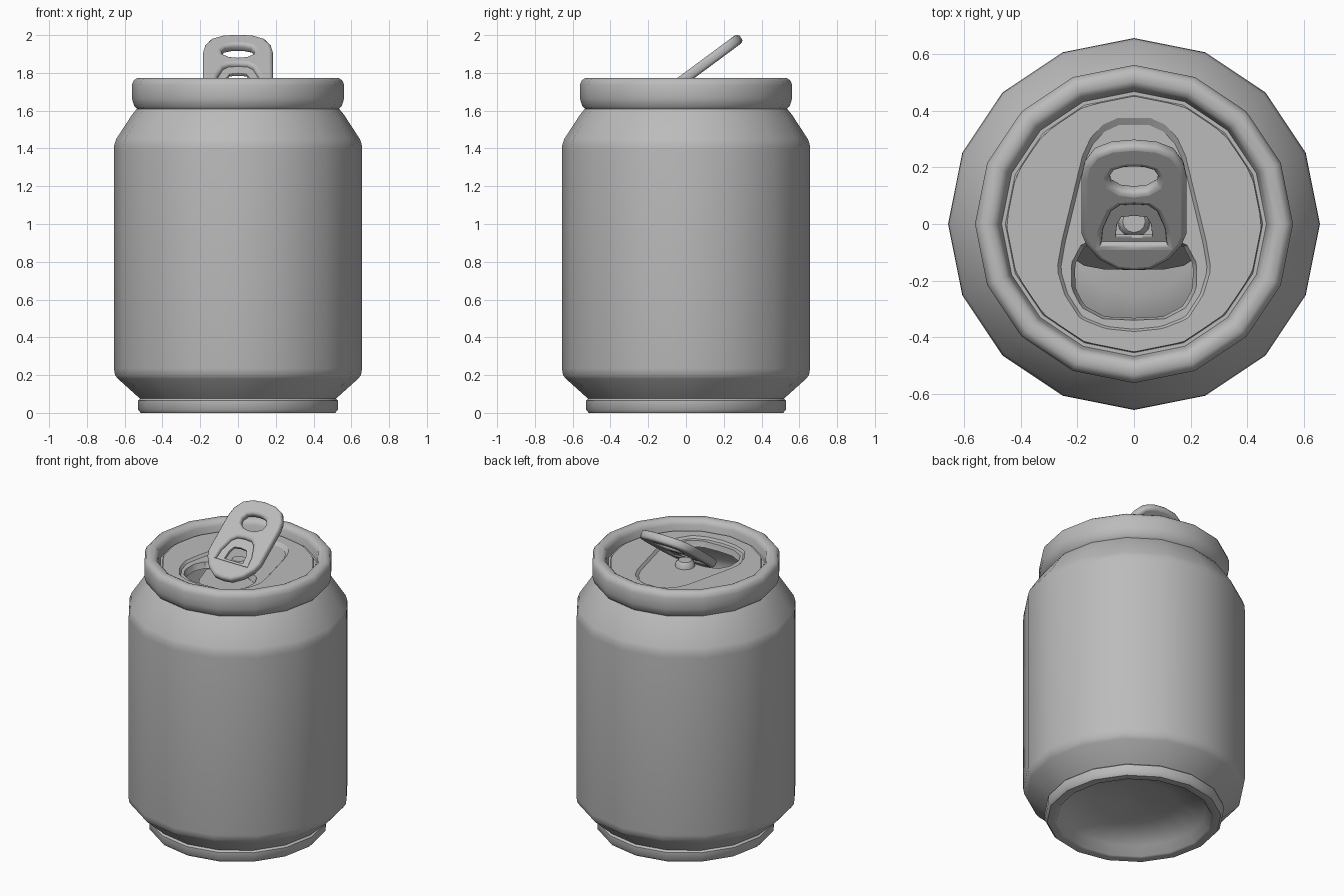
import bpy, bmesh, math
from mathutils import Vector, Matrix

if "Cube" in bpy.data.objects:
    bpy.data.objects.remove(bpy.data.objects["Cube"])

metal = bpy.data.materials.new("grey metal")
metal.diffuse_color = (0.5, 0.5, 0.5, 1)
metal.use_nodes = True
metal.node_tree.nodes["Principled BSDF"].inputs["Base Color"].default_value = metal.diffuse_color


def add_mesh(name, mesh, angle=40):
    obj = bpy.data.objects.new(name, mesh)
    bpy.context.collection.objects.link(obj)
    mesh.materials.clear()
    mesh.materials.append(metal)
    bpy.ops.object.select_all(action='DESELECT')
    obj.select_set(True)
    bpy.context.view_layer.objects.active = obj
    bpy.ops.object.shade_smooth_by_angle(angle=math.radians(angle))
    return obj


def finish(name, bm, angle=40, recalc=True):
    bmesh.ops.remove_doubles(bm, verts=bm.verts, dist=1e-5)
    if recalc:
        bmesh.ops.recalc_face_normals(bm, faces=bm.faces)
    mesh = bpy.data.meshes.new(name)
    bm.to_mesh(mesh)
    bm.free()
    return add_mesh(name, mesh, angle)


def bridge(bm, rings):
    """Skin a list of equally long closed loops."""
    loops = [[bm.verts.new(p) for p in r] for r in rings]
    n = len(loops[0])
    for a, b in zip(loops, loops[1:]):
        for i in range(n):
            j = (i + 1) % n
            bm.faces.new((a[i], a[j], b[j], b[i]))
    return loops


def circle(r, z, n=16):
    return [(r * math.cos(2 * math.pi * i / n), r * math.sin(2 * math.pi * i / n), z)
            for i in range(n)]


def mirrored(half):
    """Close a right-hand half outline (bottom to top) across x = 0."""
    return half + [(-x, y) for x, y in reversed(half) if x > 0]


# can body: bottom dome, foot, wall, shoulder and rolled rim
profile = [(0.001, 0.13), (0.25, 0.11), (0.43, 0.06), (0.46, 0.005), (0.475, 0.0), (0.515, 0.0),
           (0.53, 0.018), (0.53, 0.065), (0.518, 0.075), (0.535, 0.09), (0.635, 0.18),
           (0.651, 0.2), (0.657, 0.235), (0.657, 1.39), (0.655, 1.42), (0.645, 1.45),
           (0.56, 1.58), (0.535, 1.61), (0.55, 1.625), (0.562, 1.665), (0.562, 1.735),
           (0.553, 1.76), (0.535, 1.772), (0.505, 1.772), (0.485, 1.76), (0.477, 1.74),
           (0.468, 1.70), (0.455, 1.70), (0.448, 1.712)]
bm = bmesh.new()
rings = bridge(bm, [circle(r, z) for r, z in profile])
bm.faces.new(list(reversed(rings[0])))
finish("can_body", bm, 48, recalc=False)

# lid with a teardrop recess and a mouth opening
CENTRE = Vector((0, -0.2))
RAYS = 64


def cast(poly, z, scale=1.0):
    """Resample a convex outline along rays from the mouth centre."""
    out = []
    for k in range(RAYS):
        a = 2 * math.pi * k / RAYS
        d = Vector((math.cos(a), math.sin(a)))
        best = 0
        for i in range(len(poly)):
            p, q = Vector(poly[i]) - CENTRE, Vector(poly[(i + 1) % len(poly)]) - CENTRE
            e = q - p
            den = d.x * e.y - d.y * e.x
            if abs(den) < 1e-9:
                continue
            t = (p.x * e.y - p.y * e.x) / den
            s = (p.x * d.y - p.y * d.x) / den
            if -1e-6 <= s <= 1 + 1e-6 and t > best:
                best = t
        pt = CENTRE + d * best * scale
        out.append((pt.x, pt.y, z))
    return out


edge = [(x, y) for x, y, _ in circle(0.452, 0)]
teardrop = mirrored([(0, -0.38), (0.1, -0.37), (0.19, -0.335), (0.245, -0.25), (0.272, -0.16),
                     (0.255, -0.06), (0.18, 0.25), (0.14, 0.33), (0.075, 0.375)])
mouth = mirrored([(0, -0.34), (0.11, -0.335), (0.185, -0.295), (0.22, -0.23), (0.222, -0.14),
                  (0.185, -0.07), (0.1, -0.045)])
bm = bmesh.new()
bridge(bm, [cast(edge, 1.712), cast(teardrop, 1.712), cast(teardrop, 1.697, 0.955),
            cast(mouth, 1.697), cast(mouth, 1.675, 0.97), cast(mouth, 1.66, 0.94)])
finish("lid", bm, 30, recalc=False)
# the loops run inwards, so their faces already point up

# mouth flap pushed down into the can
bm = bmesh.new()
layers = []
for off in (0, 0.012):
    layers.append([(x * 0.95, -0.065 + (y + 0.045) * 0.33 + off,
                    1.675 + (y + 0.045) * 0.94) for x, y in mouth])
front, back = bridge(bm, layers)
bm.faces.new(front)
bm.faces.new(list(reversed(back)))
finish("mouth_flap", bm)

# pull tab: rounded outlines laid on the tilted tab plane
TILT = math.radians(36.5)
PLACE = Matrix.Translation((0, 0.067, 1.823)) @ Matrix.Rotation(TILT, 4, 'X')


def plate(name, outlines, extrude, bevel, drop=0.0):
    curve = bpy.data.curves.new(name, 'CURVE')
    curve.dimensions = '2D'
    curve.fill_mode = 'BOTH'
    curve.extrude = extrude
    curve.bevel_depth = bevel
    curve.bevel_resolution = 2
    curve.offset = -bevel
    for pts in outlines:
        sp = curve.splines.new('POLY')
        sp.points.add(len(pts) - 1)
        for p, (x, y) in zip(sp.points, pts):
            p.co = (x, (y - 0.067) / math.cos(TILT), 0, 1)
        sp.use_cyclic_u = True
    tmp = bpy.data.objects.new(name + "_curve", curve)
    bpy.context.collection.objects.link(tmp)
    dg = bpy.context.evaluated_depsgraph_get()
    mesh = bpy.data.meshes.new_from_object(tmp.evaluated_get(dg))
    bpy.data.objects.remove(tmp)
    mesh.transform(PLACE @ Matrix.Translation((0, 0, drop)))
    add_mesh(name, mesh, 50)


tab = mirrored([(0, -0.155), (0.06, -0.15), (0.125, -0.115), (0.17, -0.065), (0.185, -0.03),
                (0.185, 0.17), (0.175, 0.215), (0.14, 0.26), (0.08, 0.283), (0, 0.29)])
finger_hole = mirrored([(0, 0.125), (0.045, 0.13), (0.08, 0.15), (0.087, 0.175),
                        (0.07, 0.2), (0.035, 0.21), (0, 0.212)])
arch = mirrored([(0, -0.06), (0.115, -0.06), (0.11, -0.01), (0.08, 0.055), (0.05, 0.075), (0, 0.078)])
window = mirrored([(0, -0.045), (0.065, -0.045), (0.06, 0.0), (0.045, 0.025), (0, 0.03)])
plate("pull_tab", [tab, finger_hole, arch], 0.008, 0.019)
web = [(x * 1.12, 0.01 + (y - 0.01) * 1.12) for x, y in arch]
plate("tab_web", [web, window], 0.006, 0.003, -0.006)

# rivet that holds the tab to the lid
bm = bmesh.new()
rings = bridge(bm, [[(x, y + 0.01, z) for x, y, z in circle(r, h, 12)]
                    for r, h in ((0.06, 1.69), (0.055, 1.72), (0.04, 1.735))])
bm.faces.new(rings[-1])
finish("rivet", bm, recalc=False)
